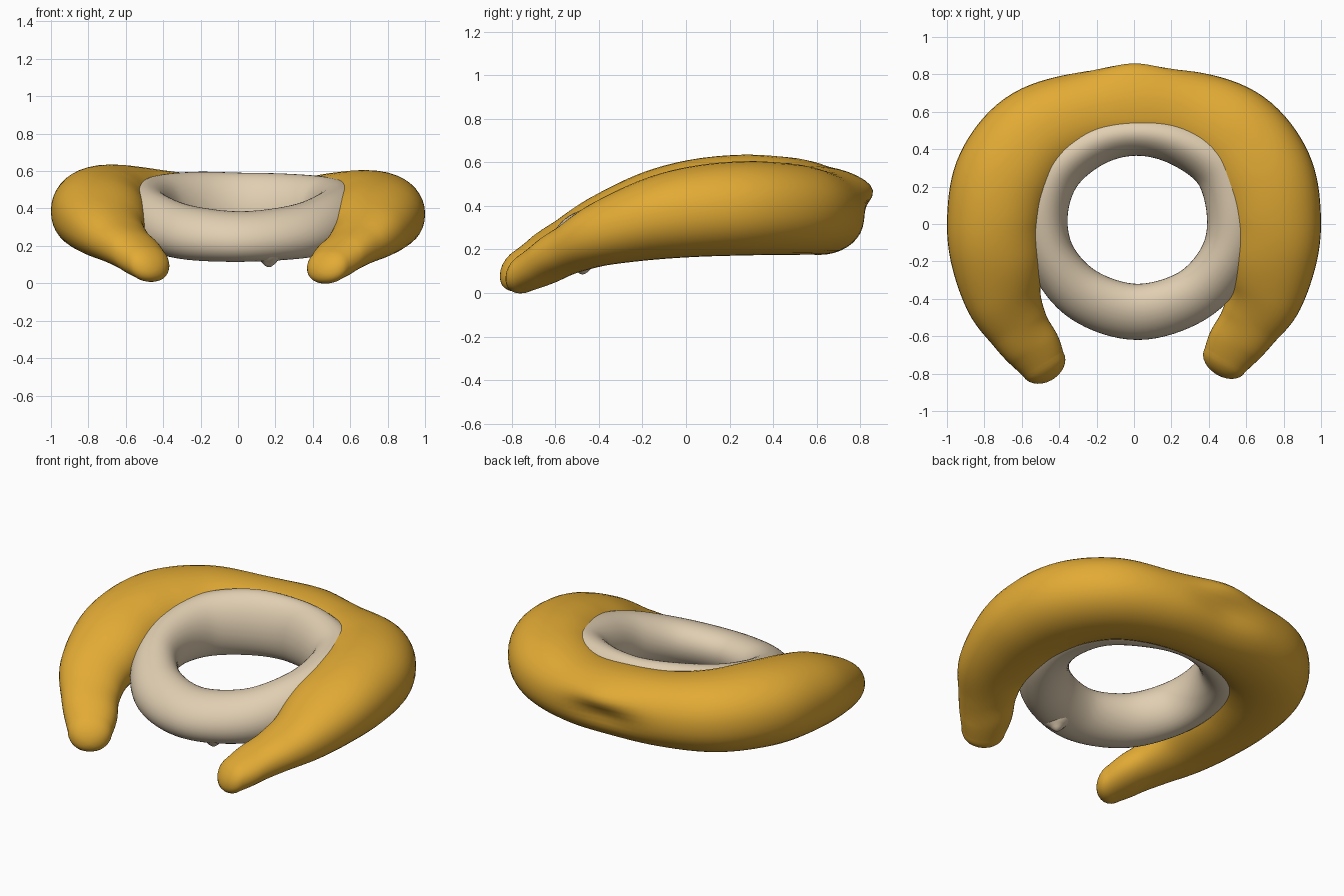
import bpy, bmesh, math
from mathutils import Vector

if "Cube" in bpy.data.objects:
    bpy.data.objects.remove(bpy.data.objects["Cube"])


def material(name, rgb):
    m = bpy.data.materials.new(name)
    m.use_nodes = True
    m.diffuse_color = (*rgb, 1)
    m.node_tree.nodes["Principled BSDF"].inputs["Base Color"].default_value = (*rgb, 1)
    return m


gold = material("golden yellow", (0.76, 0.405, 0.035))
cream = material("warm cream", (0.75, 0.62, 0.445))


def spline(stations, closed, steps):
    """Smooth the stations (x, y, z, half width, half height) with Catmull-Rom."""
    pts = [Vector(s) for s in stations]
    n = len(pts)
    get = (lambda i: pts[i % n]) if closed else (lambda i: pts[max(0, min(n - 1, i))])
    out = []
    for i in range(n if closed else n - 1):
        a, b, c, d = (get(i + k) for k in (-1, 0, 1, 2))
        for j in range(steps):
            t = j / steps
            out.append(0.5 * (2 * b + (c - a) * t + (2 * a - 5 * b + 4 * c - d) * t * t
                              + (3 * b - a - 3 * c + d) * t ** 3))
    if not closed:
        out.append(pts[-1])
    return out


def round_end(rows, cap, count=7):
    """Extra shrinking rows that close the end of a path with a dome."""
    end, prev = rows[-1], rows[-3]
    way = Vector((end[0] - prev[0], end[1] - prev[1], end[2] - prev[2])).normalized()
    extra = []
    for k in range(1, count + 1):
        a = math.pi / 2 * k / (count + 0.3)
        pos = Vector(end[:3]) + way * cap * math.sin(a)
        extra.append(Vector((*pos, end[3] * math.cos(a), end[4] * math.cos(a))))
    return rows + extra


def finish(name, bm, mat):
    bmesh.ops.recalc_face_normals(bm, faces=bm.faces)
    me = bpy.data.meshes.new(name)
    bm.to_mesh(me)
    bm.free()
    me.materials.append(mat)
    for p in me.polygons:
        p.use_smooth = True
    ob = bpy.data.objects.new(name, me)
    bpy.context.collection.objects.link(ob)
    return ob


def tube(name, rows, closed, mat, power=1.0, slope=0.0, sides=40):
    """Sweep an oval along the rows; slope tips each section forward."""
    bm = bmesh.new()
    rings, n = [], len(rows)
    for i, r in enumerate(rows):
        a = rows[(i - 1) % n] if closed else rows[max(0, i - 1)]
        b = rows[(i + 1) % n] if closed else rows[min(n - 1, i + 1)]
        across = Vector((b[1] - a[1], a[0] - b[0], 0)).normalized()
        across.z = slope * across.y
        ring = []
        for k in range(sides):
            t = math.tau * k / sides
            c, s = math.cos(t), math.sin(t)
            c = math.copysign(abs(c) ** power, c)
            s = math.copysign(abs(s) ** power, s)
            ring.append(bm.verts.new(Vector(r[:3]) + across * r[3] * c + Vector((0, 0, r[4] * s))))
        rings.append(ring)
    for i in range(n if closed else n - 1):
        p, q = rings[i], rings[(i + 1) % n]
        for k in range(sides):
            l = (k + 1) % sides
            bm.faces.new((p[k], p[l], q[l], q[k]))
    if not closed:
        bm.faces.new(rings[0])
        bm.faces.new(rings[-1])
    return finish(name, bm, mat)


# Horseshoe: right arm, back, left arm (a little lower)
right_arm = [(-0.485, -0.75, 0.112, 0.125, 0.095), (-0.535, -0.67, 0.155, 0.148, 0.11),
             (-0.615, -0.56, 0.217, 0.165, 0.125), (-0.695, -0.40, 0.292, 0.205, 0.163),
             (-0.73, -0.20, 0.353, 0.245, 0.20), (-0.74, 0.02, 0.39, 0.26, 0.222),
             (-0.685, 0.26, 0.405, 0.272, 0.23), (-0.53, 0.465, 0.40, 0.262, 0.222),
             (-0.28, 0.575, 0.385, 0.235, 0.205)]
left_arm = [(-x, y + (0.02 if y < -0.5 else 0.01),
             z - 0.016, w, h * 0.94) for x, y, z, w, h in reversed(right_arm)]
rows = spline(right_arm + [(0, 0.605, 0.375, 0.215, 0.20)] + left_arm, False, 8)
rows = round_end(rows, 0.095)
rows = round_end(rows[::-1], 0.105)
horseshoe = tube("horseshoe", rows, False, gold, 0.93)

# Soft bump and dent in the middle of the back
for v in horseshoe.data.vertices:
    x, y, z = v.co
    if y > 0.6:
        v.co.y += 0.064 * math.exp(-(x / 0.2) ** 2 - ((z - 0.49) / 0.09) ** 2)
        v.co.y -= 0.025 * math.exp(-(x / 0.2) ** 2 - ((z - 0.36) / 0.06) ** 2)

# Tilted inner ring, low at the front and deep at the back
ring_stations = [(0.02, -0.47, 0.25, 0.15, 0.132), (0.31, -0.385, 0.275, 0.145, 0.142),
                 (0.49, -0.19, 0.325, 0.145, 0.162), (0.54, 0.04, 0.37, 0.15, 0.17),
                 (0.46, 0.29, 0.39, 0.14, 0.178), (0.245, 0.43, 0.40, 0.12, 0.185),
                 (0.01, 0.475, 0.405, 0.11, 0.185), (-0.22, 0.425, 0.405, 0.12, 0.19),
                 (-0.415, 0.27, 0.395, 0.13, 0.182), (-0.485, 0.04, 0.37, 0.13, 0.165),
                 (-0.435, -0.19, 0.323, 0.13, 0.155), (-0.26, -0.385, 0.27, 0.145, 0.142)]
tube("inner_ring", spline(ring_stations, True, 8), True, cream, slope=0.2)

# Small nub hanging under the front of the ring
bm = bmesh.new()
loops = []
for z, r in [(0.18, 0.095), (0.138, 0.075), (0.118, 0.045), (0.1, 0.028), (0.09, 0.015), (0.086, 0.004)]:
    loops.append([bm.verts.new((0.165 + r * math.cos(math.tau * k / 16),
                                r * math.sin(math.tau * k / 16) - 0.475, z)) for k in range(16)])
for p, q in zip(loops, loops[1:]):
    for k in range(16):
        bm.faces.new((p[k], p[k - 1], q[k - 1], q[k]))
bm.faces.new(loops[-1])
finish("nub", bm, cream)
